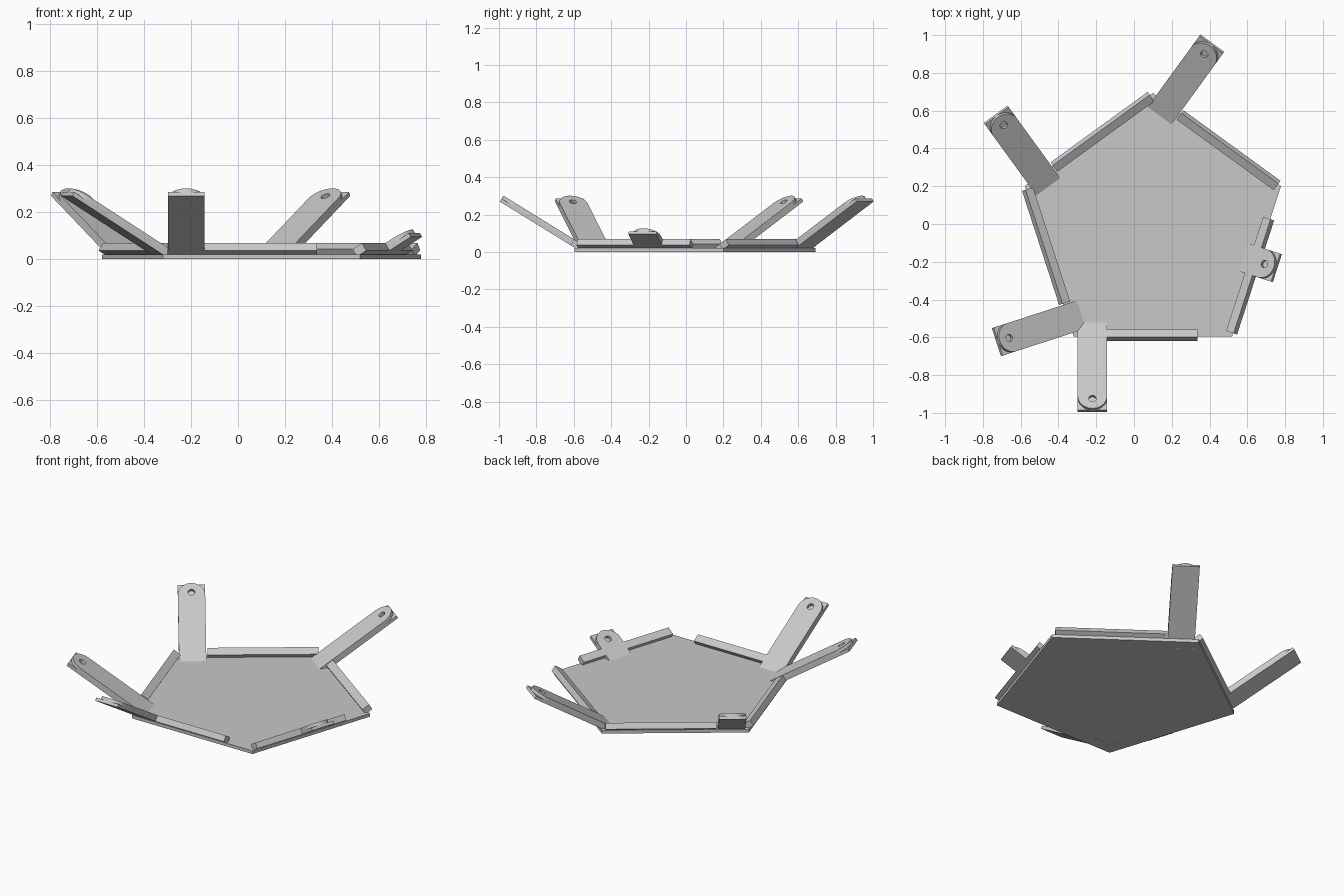
import bpy
from math import sin, cos, pi, radians, atan
from mathutils import Matrix, Vector

cube = bpy.data.objects.get("Cube")
if cube:
    bpy.data.objects.remove(cube)

# One plain grey for everything
grey = bpy.data.materials.new("light_grey")
grey.use_nodes = True
colour = (0.58, 0.58, 0.58, 1)
grey.diffuse_color = colour
grey.node_tree.nodes["Principled BSDF"].inputs["Base Color"].default_value = colour

CENTRE = Vector((0.1, -0.02, 0))
RADIUS = 0.713
PLATE = 0.02                      # plate thickness
TILT = atan(0.618)                # slope of the flanges and arms
RIDGE_OUT, RIDGE_UP = 0.579, 0.068  # top outer ridge of each flange
THICK = 0.037                     # flange and arm thickness
HALF = THICK / 2
ARM_W = 0.078                     # half width of an arm
EDGE = 0.40                       # half length used along each side


def arc(cx, cy, r, start, end, n):
    return [(cx + r * cos(start + (end - start) * i / n),
             cy + r * sin(start + (end - start) * i / n)) for i in range(n + 1)]


def rect(x0, x1, y0, y1):
    return [(x0, y0), (x1, y0), (x1, y1), (x0, y1)]


def slab(name, loops, low, high, matrix):
    """Extrude flat outlines (later loops are holes) between two local heights."""
    curve = bpy.data.curves.new(name, "CURVE")
    curve.dimensions = "2D"
    curve.fill_mode = "BOTH"
    curve.extrude = (high - low) / 2
    for loop in loops:
        spline = curve.splines.new("POLY")
        spline.points.add(len(loop) - 1)
        for point, (x, y) in zip(spline.points, loop):
            point.co = (x, y, 0, 1)
        spline.use_cyclic_u = True
    temp = bpy.data.objects.new(name + "_outline", curve)
    bpy.context.collection.objects.link(temp)
    graph = bpy.context.evaluated_depsgraph_get()
    mesh = bpy.data.meshes.new_from_object(temp.evaluated_get(graph))
    bpy.data.objects.remove(temp)
    mesh.name = name
    mesh.transform(matrix @ Matrix.Translation((0, 0, (low + high) / 2)))
    mesh.materials.clear()
    mesh.materials.append(grey)
    mesh.shade_smooth()
    mesh.set_sharp_from_angle(angle=radians(30))
    ob = bpy.data.objects.new(name, mesh)
    bpy.context.collection.objects.link(ob)
    return ob


def side_frame(angle):
    """Local x runs up the slope outwards, y along the side, z off the slope."""
    out = Vector((cos(angle), sin(angle), 0))
    along = Vector((-sin(angle), cos(angle), 0))
    up = Vector((0, 0, 1))
    slope = out * cos(TILT) + up * sin(TILT)
    normal = up * cos(TILT) - out * sin(TILT)
    origin = CENTRE + out * RIDGE_OUT + up * RIDGE_UP
    return Matrix.Translation(origin) @ Matrix((slope, along, normal)).transposed().to_4x4()


# Five-sided base plate
pentagon = arc(0, 0, RADIUS, pi / 2, pi / 2 + 1.6 * pi, 4)
slab("base_plate", [pentagon], 0, PLATE, Matrix.Translation(CENTRE))

# Sides: name, outward direction in degrees, arm position along side, arm length
LONG, SHORT = 0.443, 0.111
sides = [
    ("front", -90, -0.32, LONG),
    ("front_left", -18, 0.0, SHORT),
    ("back_left", 54, 0.32, LONG),
    ("back_right", 126, 0.32, LONG),
    ("front_right", 198, 0.32, LONG),
]
for name, degrees, t, end in sides:
    frame = side_frame(radians(degrees))
    # Tilted flange along the side
    slab(name + "_flange", [rect(-0.049, 0, -EDGE, 0.235)], -THICK, 0, frame)
    # Square lower half of the arm
    slab(name + "_arm_base", [rect(-0.069, end, t - ARM_W, t + ARM_W)],
         -THICK, -HALF, frame)
    # Rounded upper half with a screw hole
    tip = arc(end - ARM_W, t, ARM_W, -pi / 2, pi / 2, 20)
    outline = [(-0.1, t - ARM_W)] + tip + [(-0.1, t + ARM_W)]
    hole = arc(end - 0.062, t, 0.02, 0, 2 * pi * 15 / 16, 15)
    slab(name + "_arm_top", [outline, hole], -HALF, 0, frame)
